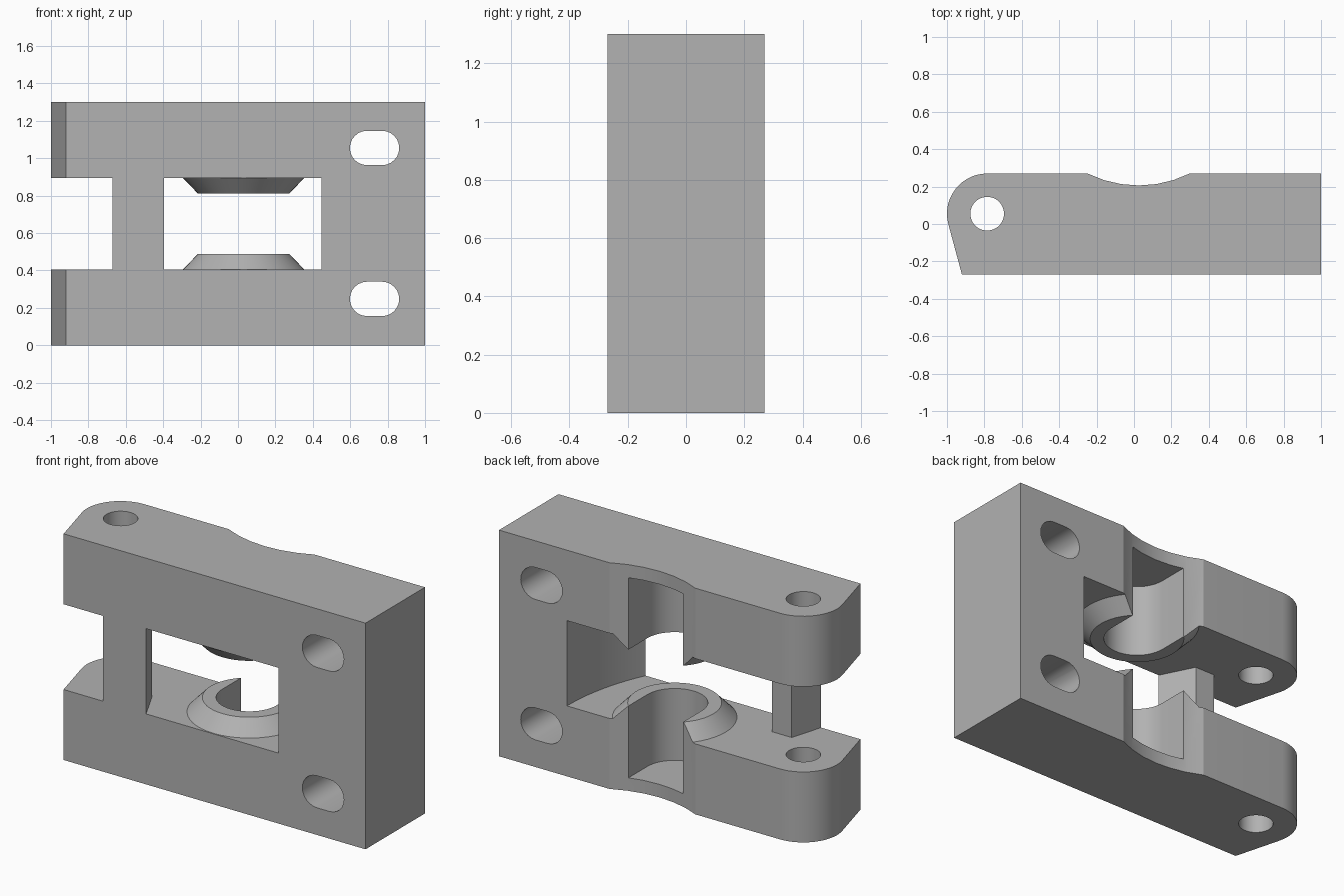
import bpy, bmesh, math
from mathutils import Vector

cube = bpy.data.objects.get("Cube")
if cube:
    bpy.data.objects.remove(cube)

HEIGHT, HALF_Y = 1.3, 0.27
GAP = (0.405, 0.895)          # opening between the two jaws
PIVOT = (-0.785, 0.055)
BORE = (0.03, 0.06)

grey = bpy.data.materials.new("plain_grey")
grey.use_nodes = True
grey.diffuse_color = (0.445, 0.445, 0.445, 1)
grey.node_tree.nodes["Principled BSDF"].inputs["Base Color"].default_value = grey.diffuse_color


def arc(centre, radius, start, end, steps):
    """Points on an arc, angles in degrees."""
    angles = [math.radians(start + (end - start) * i / steps) for i in range(steps + 1)]
    return [(centre[0] + radius * math.cos(a), centre[1] + radius * math.sin(a)) for a in angles]


def prism(name, points, low, high, along_y=False):
    """Extrude a flat outline along z, or along y for an x-z outline."""
    bm = bmesh.new()
    verts = [bm.verts.new((p, low, q) if along_y else (p, q, low)) for p, q in points]
    face = bm.faces.new(verts)
    top = bmesh.ops.extrude_face_region(bm, geom=[face])["geom"]
    move = Vector((0, high - low, 0) if along_y else (0, 0, high - low))
    bmesh.ops.translate(bm, verts=[v for v in top if isinstance(v, bmesh.types.BMVert)], vec=move)
    return finish(name, bm)


def cone(name, centre, z1, r1, z2, r2):
    bm = bmesh.new()
    bmesh.ops.create_cone(bm, cap_ends=True, segments=48, radius1=r1, radius2=r2, depth=z2 - z1)
    bmesh.ops.translate(bm, verts=bm.verts, vec=(*centre, (z1 + z2) / 2))
    return finish(name, bm)


def finish(name, bm):
    bmesh.ops.recalc_face_normals(bm, faces=bm.faces)
    mesh = bpy.data.meshes.new(name)
    bm.to_mesh(mesh)
    bm.free()
    mesh.materials.append(grey)
    obj = bpy.data.objects.new(name, mesh)
    bpy.context.collection.objects.link(obj)
    return obj


def cut(target, cutter):
    """Subtract the cutter from the target and discard it."""
    mod = target.modifiers.new("cut", "BOOLEAN")
    mod.operation, mod.solver, mod.object = "DIFFERENCE", "EXACT", cutter
    cutter.hide_render = True
    bpy.context.view_layer.objects.active = target
    bpy.ops.object.modifier_apply(modifier=mod.name)
    bpy.data.objects.remove(cutter)


# Body outline: rounded pivot end and a shallow scallop in the back
outline = [(-0.92, -HALF_Y), (1, -HALF_Y), (1, HALF_Y)]
outline += arc((0.025, 0.82), 0.614, -63.6, -116.4, 6)
outline += arc(PIVOT, 0.215, 90, 195, 14)
body = prism("clamp_body", outline, 0, HEIGHT)

# Opening between jaws, leaving a tapered front post and a curved rear wall
opening = [(-1.2, -0.5), (-0.67, -0.5), (-0.67, -HALF_Y), (-0.615, -0.082),
           (-0.49, -0.082), (-0.395, -HALF_Y), (-0.395, -0.5), (0.445, -0.5)]
opening += arc((-0.68, HALF_Y), 1.248, -25.6, 0, 10)
opening += [(0.568, 0.5), (-1.2, 0.5)]
gap = prism("jaw_gap", opening, *GAP)

# Tapered bosses stay standing where they are taken out of the gap
cut(gap, cone("lower_boss", BORE, GAP[0] - 0.04, 0.363, GAP[0] + 0.083, 0.245))
cut(gap, cone("upper_boss", BORE, GAP[1] - 0.083, 0.245, GAP[1] + 0.04, 0.363))
cut(body, gap)

# Blind bore, open to the back as a U-shaped slot
bore = arc(BORE, 0.173, 180, 360, 24)
bore += [(bore[-1][0], 0.6), (bore[0][0], 0.6)]
cut(body, prism("bore_slot", bore, 0.075, HEIGHT - 0.075))

# Pivot hole
cut(body, cone("pivot_hole", PIVOT, -0.1, 0.09, HEIGHT + 0.1, 0.09))

# Oblong mounting slots through the solid end
for z in (0.248, HEIGHT - 0.245):
    slot = arc((0.77, z), 0.092, -90, 90, 12) + arc((0.69, z), 0.092, 90, 270, 12)
    cut(body, prism("mounting_slot", slot, -0.5, 0.5, along_y=True))

# Smooth curved walls, crisp edges
bpy.ops.object.select_all(action="DESELECT")
body.select_set(True)
bpy.context.view_layer.objects.active = body
bpy.ops.object.shade_smooth_by_angle(angle=math.radians(20))
